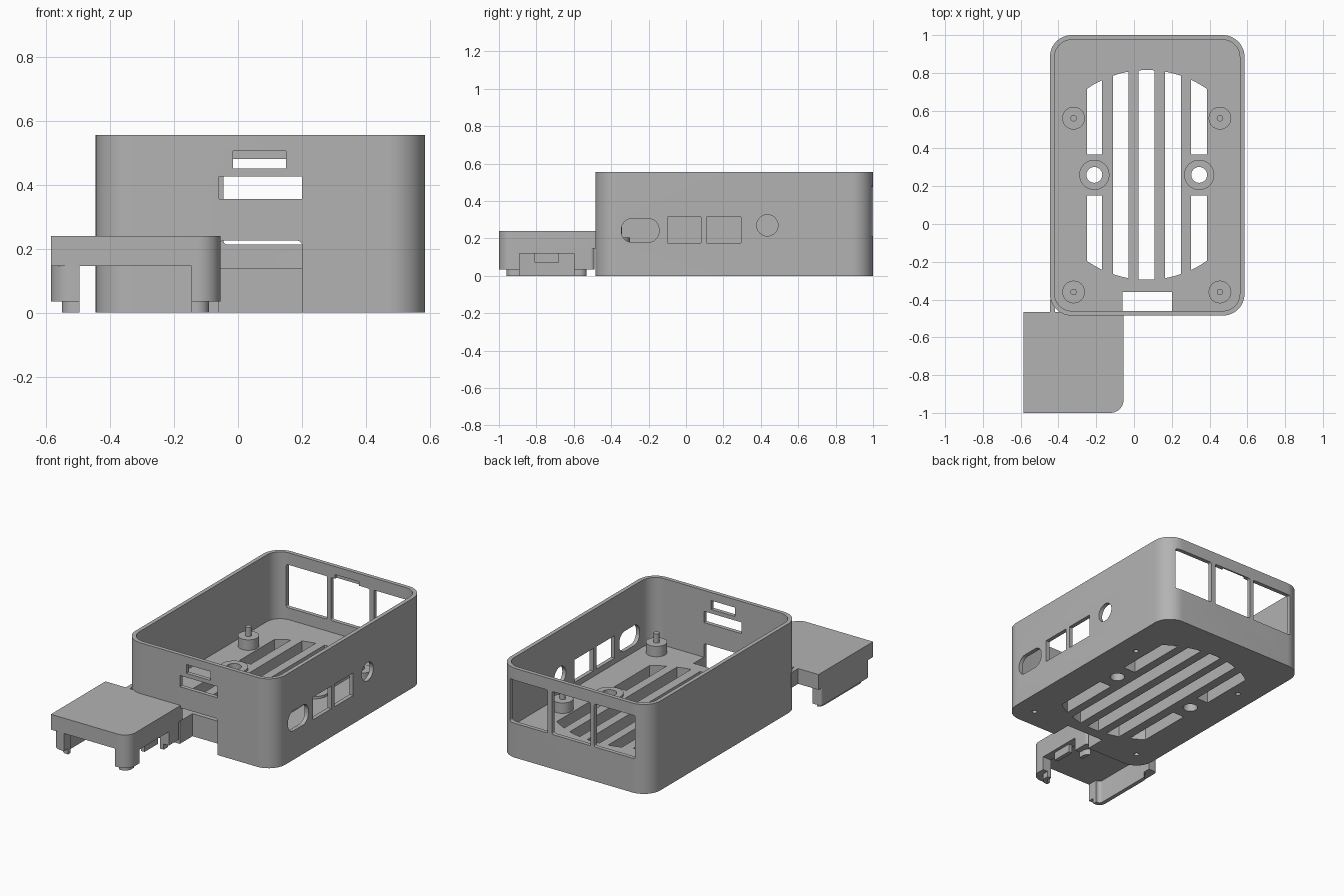
import bpy, bmesh, math
from mathutils import Vector

cube = bpy.data.objects.get("Cube")
if cube:
    bpy.data.objects.remove(cube, do_unlink=True)

grey = bpy.data.materials.new("plain grey")
grey.use_nodes = True
GREY = (0.45, 0.45, 0.45, 1)
grey.diffuse_color = GREY
grey.node_tree.nodes["Principled BSDF"].inputs["Base Color"].default_value = GREY


def prism(name, outline, lo, hi, axis="z"):
    """Extrude a 2D outline along an axis."""
    place = {"x": lambda u, v, w: (w, u, v),
             "y": lambda u, v, w: (u, w, v),
             "z": lambda u, v, w: (u, v, w)}[axis]
    bm = bmesh.new()
    face = bm.faces.new([bm.verts.new(place(u, v, lo)) for u, v in outline])
    top = bmesh.ops.extrude_face_region(bm, geom=[face])["geom"]
    move = Vector(place(0, 0, hi - lo))
    bmesh.ops.translate(bm, vec=move, verts=[g for g in top if isinstance(g, bmesh.types.BMVert)])
    bmesh.ops.recalc_face_normals(bm, faces=bm.faces)
    mesh = bpy.data.meshes.new(name)
    bm.to_mesh(mesh)
    bm.free()
    mesh.materials.append(grey)
    obj = bpy.data.objects.new(name, mesh)
    bpy.context.collection.objects.link(obj)
    return obj


def rounded(u0, u1, v0, v1, radii, steps=12):
    """Rectangle with radii for right-top, left-top, left-bottom, right-bottom."""
    if not isinstance(radii, tuple):
        radii = (radii,) * 4
    points = []
    for i, (u, v, su, sv) in enumerate([(u1, v1, -1, -1), (u0, v1, 1, -1),
                                        (u0, v0, 1, 1), (u1, v0, -1, 1)]):
        r = radii[i]
        count = steps if r else 0
        for k in range(count + 1):
            a = math.pi / 2 * (i + k / max(count, 1))
            points.append((u + su * r + r * math.cos(a), v + sv * r + r * math.sin(a)))
    return points


def rect(u0, u1, v0, v1):
    return rounded(u0, u1, v0, v1, 0)


def circle(u, v, r, n=32):
    return [(u + r * math.cos(2 * math.pi * k / n), v + r * math.sin(2 * math.pi * k / n))
            for k in range(n)]


def cut(target, outline, lo, hi, axis="z"):
    """Subtract a prism from a part."""
    cutter = prism("cutter", outline, lo, hi, axis)
    mod = target.modifiers.new("cut", "BOOLEAN")
    mod.operation, mod.solver, mod.object = "DIFFERENCE", "EXACT", cutter
    bpy.context.view_layer.objects.active = target
    bpy.ops.object.modifier_apply(modifier=mod.name)
    bpy.data.objects.remove(cutter, do_unlink=True)


# Case: open tray with a thick floor
L, R, F, B, H, T, FLOOR = -0.445, 0.585, -0.485, 1.0, 0.555, 0.025, 0.14
case = prism("case", rounded(L, R, F, B, 0.115), 0, H)
cut(case, rounded(L + T, R - T, F + T, B - T, 0.09), FLOOR, H + 0.1)

# Ports in the right-hand wall
cut(case, rounded(-0.345, -0.145, 0.18, 0.305, 0.055), 0.5, 0.7, "x")
for y0, y1 in ((-0.10, 0.08), (0.11, 0.295)):
    cut(case, rect(y0, y1, 0.175, 0.315), 0.5, 0.7, "x")
cut(case, circle(0.435, 0.27, 0.057), 0.5, 0.7, "x")

# Windows and inner recess in the back wall
for x0, x1 in ((-0.35, -0.07), (-0.045, 0.22), (0.25, 0.515)):
    cut(case, rounded(x0, x1, 0.213, 0.48, 0.01, 4), 0.9, 1.1, "y")
cut(case, rect(-0.015, 0.15, 0.45, 0.505), 0.9, 0.99, "y")

# Slots and card opening in the front wall
cut(case, rect(-0.015, 0.15, 0.45, 0.505), -0.6, -0.4, "y")
cut(case, rect(-0.06, 0.2, 0.355, 0.425), -0.6, -0.4, "y")
cut(case, rounded(-0.06, 0.2, -0.1, 0.225, (0.015, 0.015, 0, 0), 4), -0.6, -0.36, "y")

# Floor vents, trimmed by a circle, the outer ones split by a bridge
CX, CY, RAD = 0.068, 0.26, 0.555


def vent(x0, x1, gap):
    xs = [x0 + (x1 - x0) * k / 4 for k in range(5)]
    rise = [(x, math.sqrt(RAD ** 2 - (x - CX) ** 2)) for x in xs]
    if not gap:
        cut(case, [(x, CY - h) for x, h in rise] + [(x, CY + h) for x, h in rise[::-1]], -0.1, 0.3)
        return
    for s in (-1, 1):
        cut(case, [(x0, CY + s * gap), (x1, CY + s * gap)]
            + [(x, CY + s * h) for x, h in rise[::-1]], -0.1, 0.3)


for x0, x1, gap in ((-0.25, -0.17, 0.108), (-0.11, -0.03, 0), (0.025, 0.108, 0),
                    (0.165, 0.248, 0), (0.303, 0.386, 0.108)):
    vent(x0, x1, gap)

# Mounting bosses on the bridges, with through holes
bosses = []
for x in (-0.21, 0.345):
    cut(case, circle(x, CY, 0.042), -0.1, 0.3)
    boss = prism("bridge_boss", circle(x, CY, 0.08), FLOOR - 0.02, FLOOR + 0.015)
    cut(boss, circle(x, CY, 0.042), 0, 0.3)
    bosses.append(boss)

# Standoffs with locating pins
for x in (-0.32, 0.455):
    for y in (-0.36, 0.56):
        cut(case, circle(x, y, 0.015, 16), -0.1, 0.06)
        bosses.append(prism("standoff", circle(x, y, 0.06), FLOOR - 0.02, 0.205))
        bosses.append(prism("standoff_pin", circle(x, y, 0.017, 16), 0.19, 0.262))

# Side bracket: top plate with one rounded corner
XL, XR, YF, YB = -0.585, -0.055, -1.0, -0.465
plate = prism("bracket_plate", rounded(XL, XR, YF, YB, (0, 0, 0, 0.07)), 0.145, 0.24)
filler = prism("bracket_corner_filler", rect(L, -0.418, -0.47, -0.40), 0.145, 0.24)

# Bracket skirt with an inset foot rim, hollow inside
skirt = prism("bracket_skirt", rounded(XL, XR, YF, -0.49, (0.02, 0.02, 0.07, 0.07)), 0.035, 0.15)
foot = prism("bracket_foot", rounded(-0.55, -0.09, -0.96, -0.53, 0.04), 0, 0.04)
for part in (skirt, foot):
    cut(part, rounded(-0.525, -0.115, -0.935, -0.4, 0.02, 4), -0.1, 0.3)
    cut(part, rect(-0.495, -0.145, -1.1, -0.4), -0.1, 0.146)
    cut(part, rect(-0.89, -0.60, -0.1, 0.12), -0.2, 0.0, "x")
tab = prism("bracket_side_tab", rect(-0.81, -0.68, 0.07, 0.15), -0.10, -0.075, "x")

# Smooth shading with sharp edges
for obj in [case, plate, skirt, foot, tab, filler] + bosses:
    bpy.ops.object.select_all(action="DESELECT")
    obj.select_set(True)
    bpy.context.view_layer.objects.active = obj
    bpy.ops.object.shade_smooth_by_angle(angle=math.radians(30))
